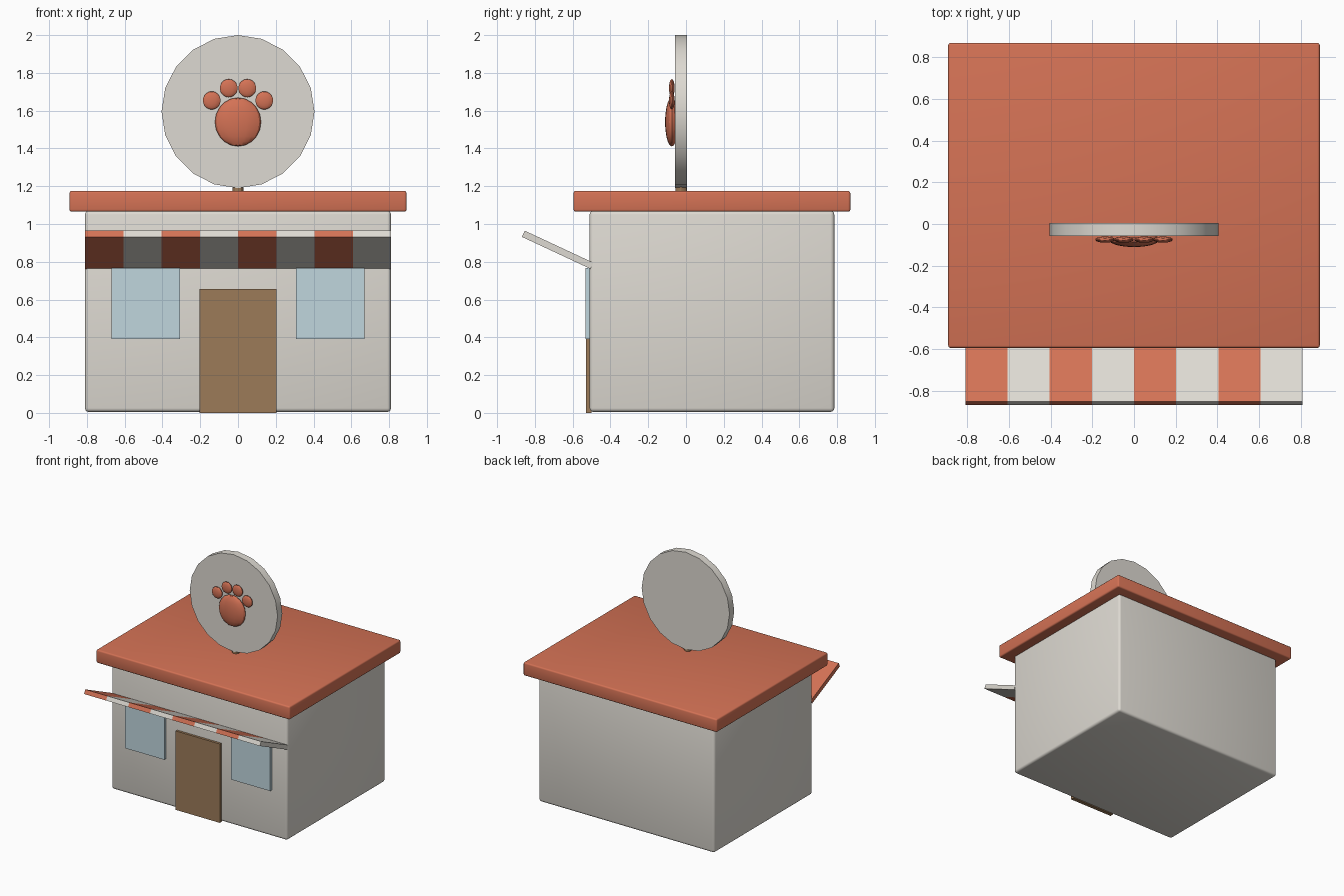
import bpy
import math

if "Cube" in bpy.data.objects:
    bpy.data.objects.remove(bpy.data.objects["Cube"])


def material(name, r, g, b):
    def lin(c):
        c /= 255
        return c / 12.92 if c <= 0.04045 else ((c + 0.055) / 1.055) ** 2.4
    m = bpy.data.materials.new(name)
    m.diffuse_color = (lin(r), lin(g), lin(b), 1)
    m.use_nodes = True
    m.node_tree.nodes["Principled BSDF"].inputs["Base Color"].default_value = m.diffuse_color
    return m


CREAM = material("cream", 222, 218, 210)
RED = material("terracotta", 212, 114, 85)
BROWN = material("door brown", 156, 123, 89)
BLUE = material("window blue", 192, 214, 222)


def finish(name, mat, smooth=True):
    ob = bpy.context.object
    ob.name = name
    ob.data.materials.append(mat)
    if smooth:
        bpy.ops.object.shade_smooth_by_angle(angle=math.radians(30))
    return ob


def box(name, mat, x, y, z, bevel=0.0):
    """Box from (min, max) ranges on each axis."""
    rng = (x, y, z)
    bpy.ops.mesh.primitive_cube_add(size=1, location=[(a + b) / 2 for a, b in rng])
    bpy.context.object.scale = [b - a for a, b in rng]
    bpy.ops.object.transform_apply(location=False, rotation=False, scale=True)
    ob = finish(name, mat, False)
    if bevel:
        mod = ob.modifiers.new("soft edges", 'BEVEL')
        mod.width = bevel
        mod.segments = 3
        bpy.ops.object.modifier_apply(modifier=mod.name)
        bpy.ops.object.shade_smooth_by_angle(angle=math.radians(35))
    return ob


def pad(name, x, z, rx, ry, rz, seg, rings):
    bpy.ops.mesh.primitive_uv_sphere_add(segments=seg, ring_count=rings, radius=1,
                                         location=(x, -0.075, z))
    bpy.context.object.scale = (rx, ry, rz)
    bpy.ops.object.transform_apply(location=False, rotation=False, scale=True)
    finish(name, RED)


# Walls and flat roof slab
box("walls", CREAM, (-0.81, 0.81), (-0.51, 0.785), (0.005, 1.07), 0.02)
box("roof", RED, (-0.892, 0.892), (-0.595, 0.87), (1.065, 1.175), 0.012)

# Door and windows
box("door", BROWN, (-0.203, 0.203), (-0.53, -0.50), (0, 0.657))
for side, x in (("left", -0.488), ("right", 0.488)):
    box(f"{side}_window", BLUE, (x - 0.181, x + 0.181), (-0.532, -0.50), (0.39, 0.768))

# Striped awning, sloping up and away from the wall
A = math.radians(25)
STRIPES, WIDTH, LENGTH = 8, 1.62 / 8, 0.40
for i in range(STRIPES):
    x0 = -0.81 + i * WIDTH
    ob = box(f"awning_stripe_{i + 1}", CREAM if i % 2 else RED,
             (x0, x0 + WIDTH), (-LENGTH / 2, LENGTH / 2), (-0.018, 0.018))
    ob.rotation_euler.x = -A
    # centre measured back from the middle of the outer edge
    ob.location.y = -0.861 + math.cos(A) * LENGTH / 2
    ob.location.z = 0.948 - math.sin(A) * LENGTH / 2

# Round sign on a short post
bpy.ops.mesh.primitive_cylinder_add(vertices=12, radius=0.03, depth=0.08,
                                    location=(0, -0.026, 1.18))
finish("sign_post", BROWN)
bpy.ops.mesh.primitive_cylinder_add(vertices=20, radius=0.405, depth=0.062,
                                    location=(0, -0.026, 1.595),
                                    rotation=(math.pi / 2, 0, 0))
finish("sign_disc", CREAM)

# Paw: one large pad and four toes
pad("paw_pad", 0, 1.54, 0.122, 0.036, 0.129, 16, 10)
for side, s in (("left", -1), ("right", 1)):
    pad(f"{side}_outer_toe", s * 0.139, 1.654, 0.048, 0.015, 0.048, 14, 10)
    pad(f"{side}_inner_toe", s * 0.049, 1.719, 0.048, 0.015, 0.048, 14, 10)
